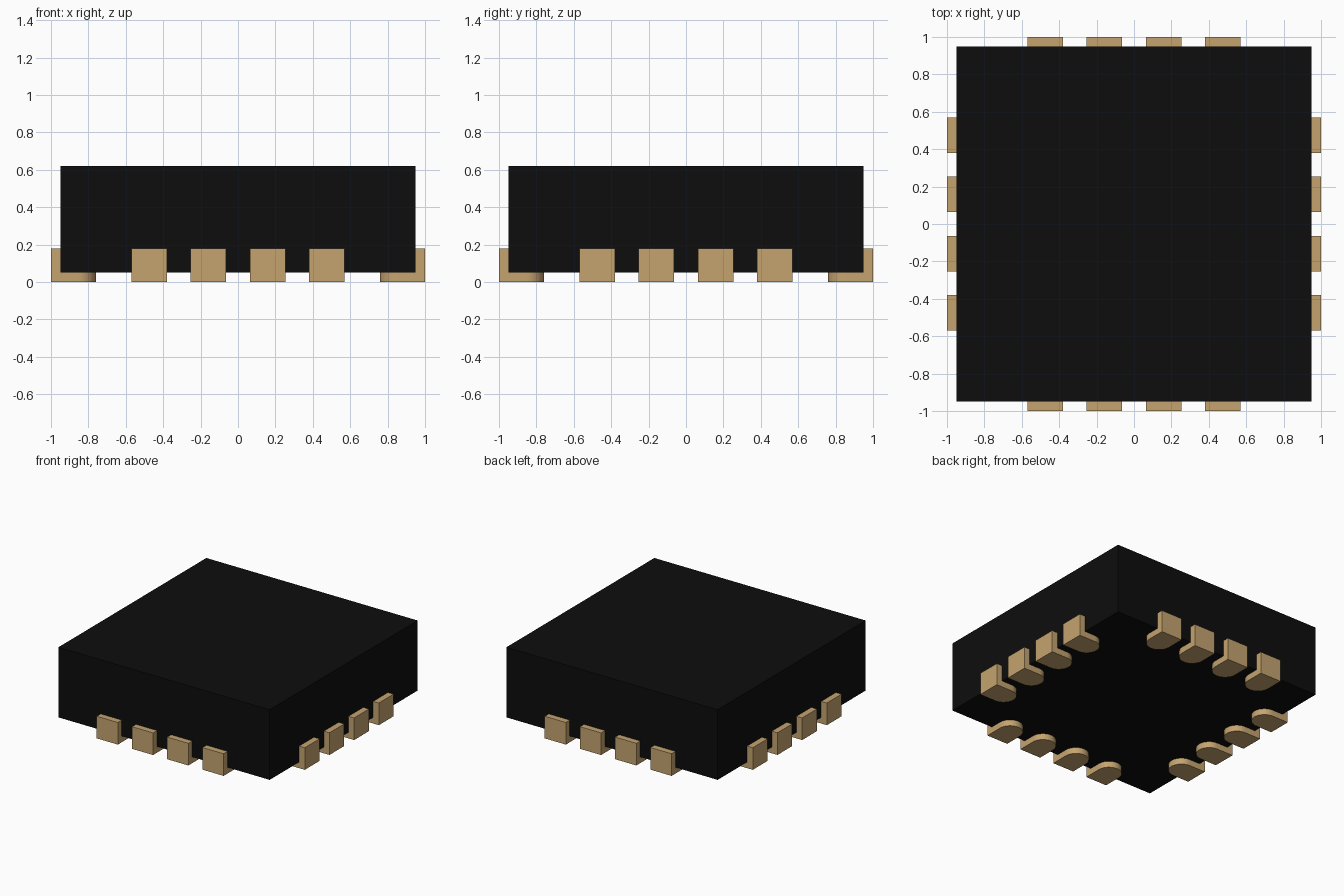
import bpy, bmesh, math
from mathutils import Matrix

if "Cube" in bpy.data.objects:
    bpy.data.objects.remove(bpy.data.objects["Cube"])


def material(name, color):
    m = bpy.data.materials.new(name)
    m.diffuse_color = (*color, 1)
    m.use_nodes = True
    m.node_tree.nodes["Principled BSDF"].inputs["Base Color"].default_value = m.diffuse_color
    return m


BLACK = material("black_plastic", (0.004, 0.004, 0.004))
GOLD = material("gold_metal", (0.56, 0.37, 0.16))


def finish(bm, name, mat):
    bmesh.ops.recalc_face_normals(bm, faces=bm.faces)
    me = bpy.data.meshes.new(name)
    bm.to_mesh(me)
    bm.free()
    me.materials.append(mat)
    ob = bpy.data.objects.new(name, me)
    bpy.context.collection.objects.link(ob)
    return ob


# Package body
bm = bmesh.new()
bmesh.ops.create_cube(bm, size=1, matrix=Matrix.Translation((0, 0, 0.335))
                      @ Matrix.Diagonal((1.9, 1.9, 0.57, 1)))
finish(bm, "package_body", BLACK)

# L-shaped lead: round-ended foot under the body, upright tab on the front side
HALF, OUT, WALL, FOOT, TAB, TIP = 0.095, -1.0, -0.95, 0.05, 0.18, -0.76


def make_lead(name, offset, angle):
    outline = [(-HALF, OUT), (HALF, OUT), (HALF, WALL)]
    for i in range(25):
        a = math.pi * i / 24
        outline.append((HALF * math.cos(a), TIP - HALF + HALF * math.sin(a)))
    outline.append((-HALF, WALL))
    n = len(outline)
    bm = bmesh.new()
    low = [bm.verts.new((x, y, 0)) for x, y in outline]
    mid = [bm.verts.new((x, y, FOOT)) for x, y in outline]
    corners = [mid[0], mid[1], mid[2], mid[-1]]
    top = [bm.verts.new((v.co.x, v.co.y, TAB)) for v in corners]
    bm.faces.new(low)
    bm.faces.new(mid[2:])
    bm.faces.new(top)
    for lower, upper in ((low, mid), (corners, top)):
        for i in range(len(lower)):
            j = (i + 1) % len(lower)
            bm.faces.new((lower[i], lower[j], upper[j], upper[i]))
    bmesh.ops.translate(bm, verts=bm.verts, vec=(offset, 0, 0))
    bmesh.ops.rotate(bm, verts=bm.verts, cent=(0, 0, 0),
                     matrix=Matrix.Rotation(angle, 3, 'Z'))
    ob = finish(bm, name, GOLD)
    bpy.ops.object.select_all(action='DESELECT')
    ob.select_set(True)
    bpy.context.view_layer.objects.active = ob
    bpy.ops.object.shade_smooth_by_angle(angle=math.radians(30))


# Four leads on each of the four sides
for s, side in enumerate(("front", "right", "back", "left")):
    for k in range(4):
        make_lead(f"{side}_lead_{k + 1}", (k - 1.5) * 0.317, s * math.pi / 2)
